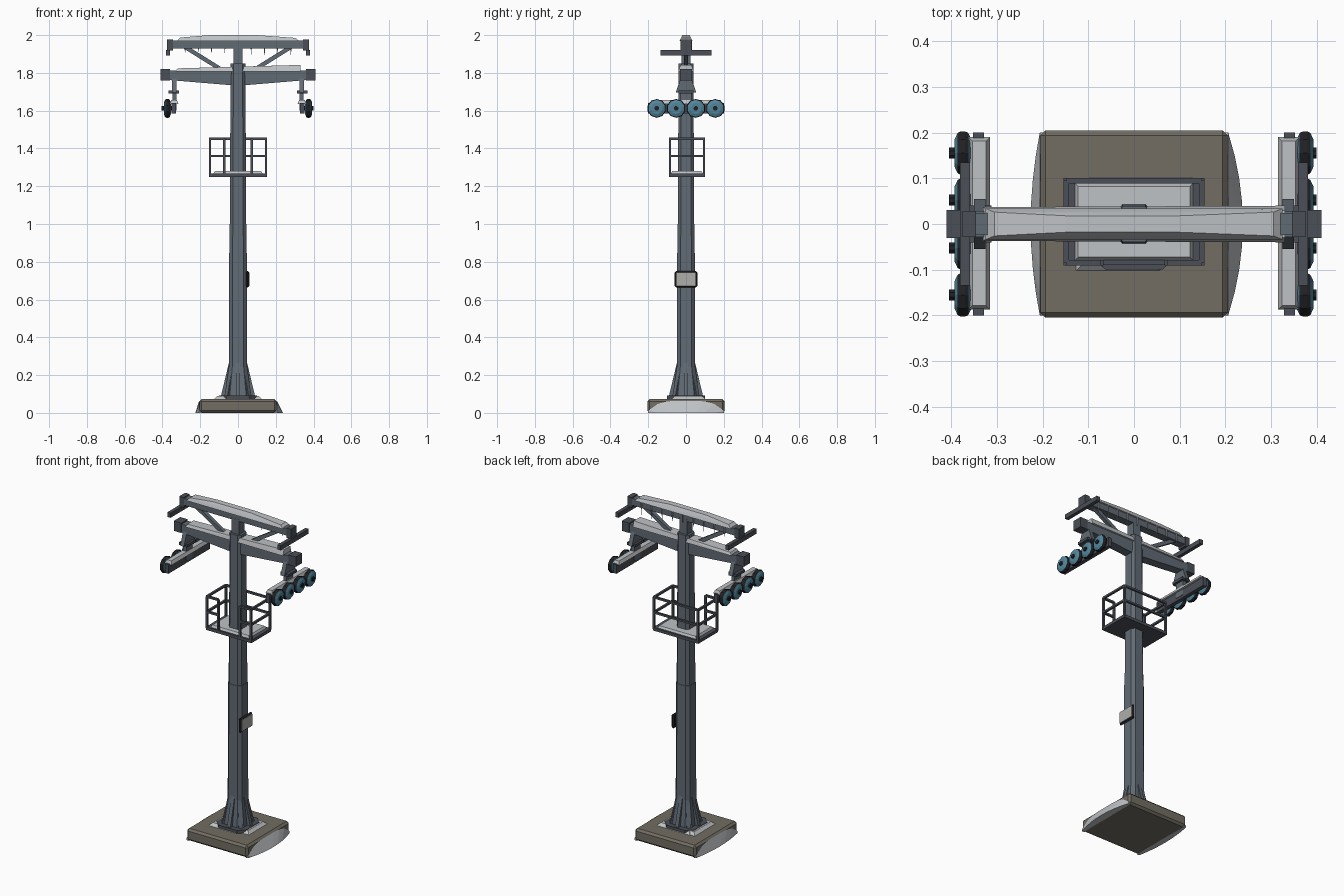
import bpy, bmesh, random
from math import sin, cos, pi
from mathutils import Vector, Matrix

if "Cube" in bpy.data.objects:
    bpy.data.objects.remove(bpy.data.objects["Cube"])

random.seed(4)


def material(name, r, g, b):
    m = bpy.data.materials.new(name)
    m.diffuse_color = (r, g, b, 1)
    m.use_nodes = True
    m.node_tree.nodes["Principled BSDF"].inputs["Base Color"].default_value = m.diffuse_color
    return m


STEEL = material("steel", .12, .145, .175)
DARK = material("dark_steel", .07, .08, .095)
SNOW = material("snow", .52, .54, .56)
STONE = material("concrete", .17, .155, .125)
TEAL = material("teal", .085, .24, .33)
BLACK = material("rubber", .015, .015, .018)
PANEL = material("panel", .42, .42, .40)


def hull(name, pts, mat, bevel=0):
    """Flat-faced convex solid around the given points."""
    bm = bmesh.new()
    vs = [bm.verts.new(p) for p in pts]
    bmesh.ops.convex_hull(bm, input=vs)
    bmesh.ops.dissolve_limit(bm, angle_limit=.01, verts=bm.verts[:], edges=bm.edges[:])
    bmesh.ops.recalc_face_normals(bm, faces=bm.faces[:])
    me = bpy.data.meshes.new(name)
    bm.to_mesh(me)
    bm.free()
    ob = bpy.data.objects.new(name, me)
    bpy.context.collection.objects.link(ob)
    me.materials.append(mat)
    if bevel:
        mod = ob.modifiers.new("bevel", "BEVEL")
        mod.width, mod.segments = bevel, 1
    return ob


def box(name, x, y, z, mat, bevel=0):
    return hull(name, [(a, b, c) for a in x for b in y for c in z], mat, bevel)


def mirror_x(s, a, b):
    return (s * a, s * b)


def slab(name, x, y, z, inset, mat):
    """Box whose top is pulled in, for lying snow."""
    (x0, x1), (y0, y1) = sorted(x), y
    pts = [(a, b, z[0]) for a in (x0, x1) for b in y]
    pts += [(a, b, z[1]) for a in (x0 + inset, x1 - inset) for b in (y0 + inset, y1 - inset)]
    return hull(name, pts, mat)


def rod(name, a, b, w, mat):
    """Square bar between two points."""
    a, b = Vector(a), Vector(b)
    d = (b - a).normalized()
    up = Vector((0, 1, 0)) if abs(d.y) < .9 else Vector((0, 0, 1))
    u = d.cross(up).normalized() * w / 2
    v = d.cross(u).normalized() * w / 2
    return hull(name, [p + i * u + j * v for p in (a, b) for i in (-1, 1) for j in (-1, 1)], mat)


def chamfered(name, rings, mat):
    """Tapered square column with cut corners; rings are (z, half width)."""
    return hull(name, [p for z, h in rings for i in (-1, 1) for j in (-1, 1)
                       for p in ((i * h, j * h * .62, z), (i * h * .62, j * h, z))], mat)


def disc(name, centre, rings, mat, sides=10):
    """Solid turned about the x axis; rings are (x offset, radius)."""
    cx, cy, cz = centre
    return hull(name, [(cx + dx, cy + r * cos(2 * pi * (k + .5) / sides), cz + r * sin(2 * pi * (k + .5) / sides))
                       for dx, r in rings for k in range(sides)], mat)


# Footing with snow banked against its sides
box("footing", (-.205, .205), (-.205, .205), (0, .073), STONE, .012)
for s, reach in ((-1, .02), (1, .032)):
    pts = []
    for k in range(9):
        t = -1 + k / 4
        y = .2 * t
        pts += [(s * .19, y, 0), (s * (.206 + reach * (1 - t * t)), y, 0),
                (s * .206, y, .012 + .052 * (1 - t ** 4))]
    hull("footing_drift", pts, SNOW)
for x0, y0, x1, y1 in ((-.13, -.105, .06, .10), (-.10, -.08, .13, .105)):
    slab("footing_snow", (x0, x1), (y0, y1), (.07, .089), .02, SNOW)
chamfered("base_plate", [(.07, .10), (.092, .10)], DARK)

# Column and its flared base fins
chamfered("lower_column", [(.08, .049), (.94, .046)], STEEL)
chamfered("upper_column", [(.94, .044), (1.85, .039)], STEEL)
for k in range(8):
    fin = hull("base_fin", [(r, y, z) for r, z in ((.03, .09), (.09, .09), (.047, .27), (.03, .27))
                            for y in (-.011, .011)], STEEL)
    fin.data.transform(Matrix.Rotation(k * pi / 4, 4, 'Z'))
chamfered("base_flare", [(.09, .07), (.27, .045)], STEEL)

# Sign on the right side
box("sign_frame", (.042, .058), (-.06, .06), (.663, .752), BLACK, .008)
box("sign_panel", (.05, .062), (-.051, .051), (.673, .742), PANEL)

# Work platform with railing, open at the front centre
X, Y0, Y1, TOP, MID = .148, -.085, .095, 1.452, 1.36
box("platform_floor", (-.153, .153), (-.09, .10), (1.25, 1.268), DARK)
slab("platform_snow", (-.13, .13), (-.08, .09), (1.266, 1.281), .008, SNOW)
for x, y in ((-X, Y0), (X, Y0), (-X, Y1), (X, Y1), (-.073, Y0), (.073, Y0)):
    rod("rail_post", (x, y, 1.26), (x, y, TOP), .012, DARK)
for z in (TOP, MID):
    rod("back_rail", (-X, Y1, z), (X, Y1, z), .012, DARK)
    for s in (-1, 1):
        rod("side_rail", (s * X, Y0, z), (s * X, Y1, z), .012, DARK)
        rod("front_rail", (s * X, Y0, z), (s * .073, Y0, z), .012, DARK)

# Main crossarm, deeper in the middle
hull("crossarm", [(x, y, z) for x, z in ((-.40, 1.812), (.40, 1.812), (-.40, 1.765), (.40, 1.765),
                                         (-.04, 1.735), (.04, 1.735)) for y in (-.028, .028)], STEEL)
for s in (-1, 1):
    box("crossarm_cap", mirror_x(s, .36, .41), (-.031, .031), (1.76, 1.82), DARK)
hull("crossarm_snow", [(x, y, z) for x, z, h in ((-.33, 1.808, .037), (.33, 1.808, .04), (-.32, 1.824, .03),
                                                 (.33, 1.842, .03), (.12, 1.836, .032)) for y in (-h, h)], SNOW)

# Upper lifting frame
box("frame_mast", (-.025, .025), (-.025, .025), (1.84, 1.94), STEEL)
box("frame_beam", (-.37, .37), (-.024, .024), (1.93, 1.972), STEEL)
hull("frame_snow", [(x, y, z) for x, z, h in ((-.325, 1.968, .034), (.325, 1.968, .034), (-.305, 1.987, .026),
                                              (.305, 1.985, .026), (-.15, 2.0, .018), (.1, 2.0, .018))
                    for y in (-h, h)], SNOW)
for s in (-1, 1):
    box("frame_cap", mirror_x(s, .345, .375), (-.028, .028), (1.918, 1.978), DARK)
    box("frame_end_bar", mirror_x(s, .359, .381), (-.135, .135), (1.892, 1.92), DARK)
    rod("frame_brace", (s * .285, 0, 1.94), (s * .06, 0, 1.80), .022, STEEL)

# Icicles along the back of the upper beam
for k in range(9):
    x = -.28 + .07 * k
    z = 1.93 - random.uniform(.02, .055)
    hull("icicle", [(x + .004 * cos(a), .029 + .004 * sin(a), 1.972) for a in (0, 1.6, 3.1, 4.7)]
         + [(x + .003, .029, 1.93), (x - .003, .029, 1.93), (x, .032, 1.93), (x, .029, z)], SNOW)

# Roller assemblies hung from both arm ends
for s in (-1, 1):
    hull("hanger_bracket", [(s * x, y, z) for x in (.325, .35)
                            for y, z in ((-.025, 1.78), (.025, 1.78), (-.055, 1.695), (.055, 1.695))], STEEL)
    box("hanger_flange", mirror_x(s, .312, .368), (-.04, .04), (1.69, 1.706), DARK)
    box("hanger_leg", mirror_x(s, .326, .347), (-.03, .03), (1.60, 1.695), STEEL)
    box("roller_beam", mirror_x(s, .328, .352), (-.20, .20), (1.585, 1.64), DARK)
    slab("roller_beam_snow", mirror_x(s, .315, .362), (-.187, .19), (1.636, 1.656), .009, SNOW)
    for y in (-.155, -.052, .052, .155):
        c = (s * .374, y, 1.612)
        disc("roller_tyre", c, [(-.011, .047), (-.004, .05), (.004, .05), (.011, .047)], BLACK)
        disc("roller_disc", c, [(-.019, .03), (-.012, .046), (.012, .046), (.019, .03)], TEAL)
        disc("roller_hub", c, [(-.03, .013), (.025, .013)], BLACK, 8)
